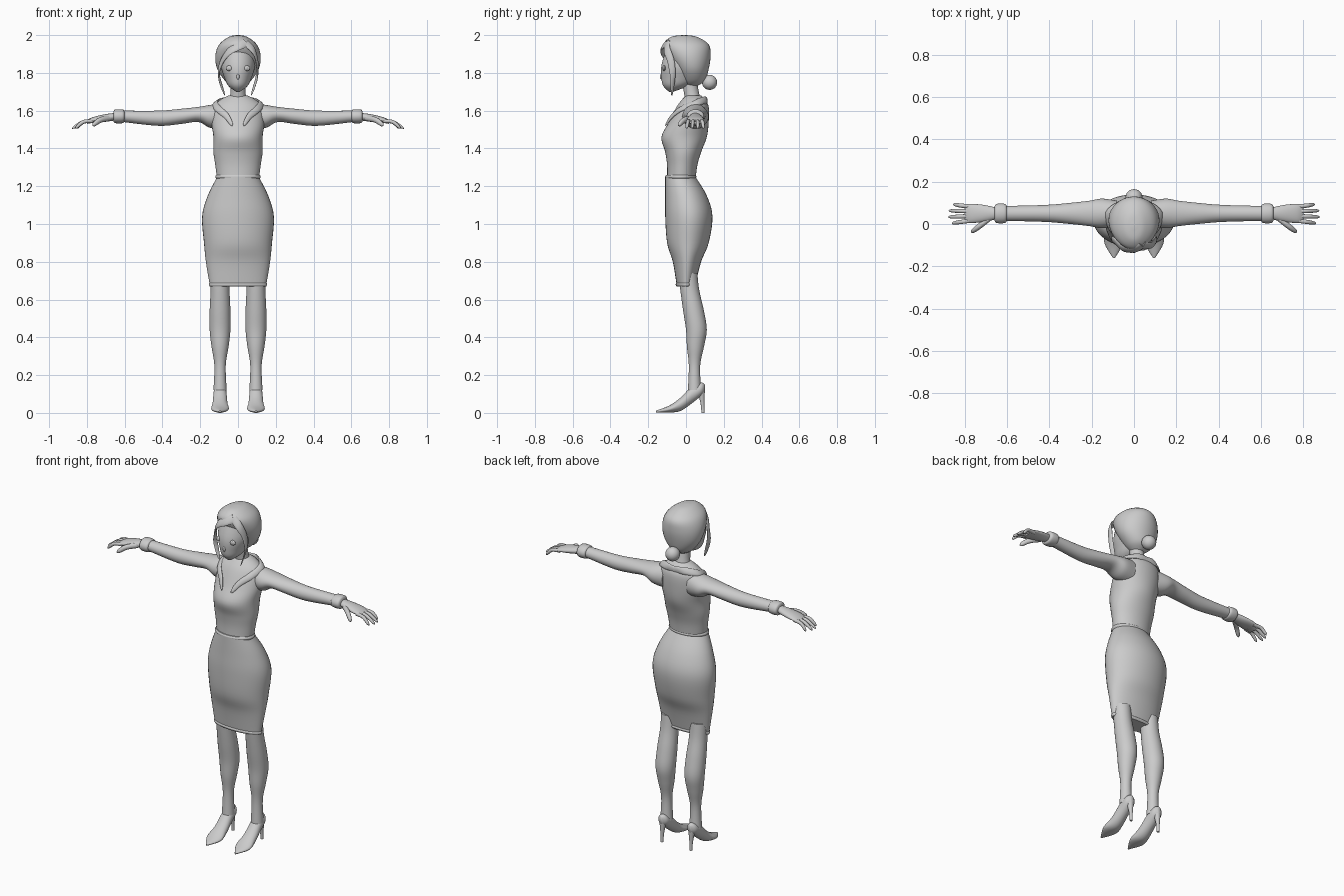
import bpy, bmesh, math
from mathutils import Vector

default_cube = bpy.data.objects.get("Cube")
if default_cube:
    bpy.data.objects.remove(default_cube, do_unlink=True)

GREY = (.6, .6, .6, 1)
grey = bpy.data.materials.new("plain grey")
grey.use_nodes = True
grey.diffuse_color = GREY
grey.node_tree.nodes["Principled BSDF"].inputs["Base Color"].default_value = GREY

X, Y, Z = Vector((1, 0, 0)), Vector((0, 1, 0)), Vector((0, 0, 1))


def finish(name, bm, paired):
    """Make a smooth grey object, mirrored to the other side when paired."""
    bmesh.ops.recalc_face_normals(bm, faces=bm.faces)
    mesh = bpy.data.meshes.new(name)
    bm.to_mesh(mesh)
    bm.free()
    mesh.materials.append(grey)
    part = bpy.data.objects.new(name, mesh)
    bpy.context.collection.objects.link(part)
    bpy.ops.object.select_all(action='DESELECT')
    part.select_set(True)
    bpy.context.view_layer.objects.active = part
    bpy.ops.object.shade_smooth_by_angle(angle=math.radians(50))
    if paired:
        part.modifiers.new("other side", 'MIRROR')


def smooth(rows, steps=5):
    """Catmull-Rom interpolation through rows of numbers."""
    rows = [Vector(row) for row in rows]
    last = len(rows) - 1
    result = []
    for i in range(last):
        before, start, end = rows[max(i - 1, 0)], rows[i], rows[i + 1]
        after = rows[min(i + 2, last)]
        for step in range(steps):
            t = step / steps
            slope_in, slope_out = (end - before) / 2, (after - start) / 2
            ease = t * t * (3 - 2 * t)
            result.append(start.lerp(end, ease) + slope_in * t * (1 - t) ** 2
                          - slope_out * t * t * (1 - t))
    return result + [rows[last]]


def skin(name, rings, sides=32, paired=False):
    """Cover elliptical rings, each a centre and two half axes."""
    bm = bmesh.new()
    loops = []
    for centre, across, along in rings:
        angles = [math.tau * k / sides for k in range(sides)]
        loops.append([bm.verts.new(centre + across * math.cos(a) + along * math.sin(a))
                      for a in angles])
    for lower, upper in zip(loops, loops[1:]):
        for k in range(sides):
            bm.faces.new((lower[k - 1], lower[k], upper[k], upper[k - 1]))
    bm.faces.new(loops[0])
    bm.faces.new(loops[-1])
    finish(name, bm, paired)


def body(name, rows):
    """Upright part from rows of height, half width, front and back."""
    skin(name, [(Vector((0, (front + back) / 2, z)), X * half, Y * (back - front) / 2)
                for z, half, front, back in smooth(rows)], sides=40)


def band(name, z, half, front, back):
    """Raised seam around the body."""
    swell = [(-.01, 0), (0, .005), (.01, 0)]
    body(name, [(z + rise, half + grow, front - grow, back + grow) for rise, grow in swell])


def arm(name, rows):
    """Part along x from rows of distance, height, depth and thickness."""
    skin(name, [(Vector((x, .05, z)), Y * depth, Z * thick)
                for x, z, depth, thick in smooth(rows)], paired=True)


def leg(name, rows):
    """Round upright part from rows of height, y and radius."""
    skin(name, [(Vector((.095, y, z)), X * radius, Y * radius)
                for z, y, radius in smooth(rows)], paired=True)


def strand(name, points, width, thick, facing, blunt=2, paired=False):
    """Sweep a flat or round section along a path, narrowing to the tip."""
    path = smooth(points)
    last = len(path) - 1
    rings = []
    for i, point in enumerate(path):
        direction = (path[min(i + 1, last)] - path[max(i - 1, 0)]).normalized()
        across = (facing - direction * facing.dot(direction)).normalized()
        taper = max(1 - (i / last) ** blunt, .01) ** .5
        rings.append((point, across * width * taper, direction.cross(across) * thick * taper))
    skin(name, rings, sides=12, paired=paired)


def ball(name, centre, size, paired=False):
    bm = bmesh.new()
    bmesh.ops.create_uvsphere(bm, u_segments=24, v_segments=14, radius=1)
    bmesh.ops.scale(bm, vec=size, verts=bm.verts)
    bmesh.ops.translate(bm, vec=centre, verts=bm.verts)
    finish(name, bm, paired)


# Blouse and pencil skirt
body("blouse", [(1.23, .11, -.1, .05), (1.31, .12, -.1, .06), (1.38, .13, -.11, .08),
                (1.46, .13, -.13, .11), (1.54, .14, -.09, .12), (1.62, .13, -.05, .12),
                (1.66, .09, -.02, .1), (1.68, .05, 0, .08)])
body("skirt", [(1.25, .11, -.11, .05), (1.15, .16, -.11, .11), (1.04, .19, -.11, .14),
               (.9, .18, -.1, .12), (.8, .17, -.07, .08), (.68, .15, -.05, .05)])
band("waistband", 1.25, .115, -.105, .05)
band("hem", .68, .15, -.05, .05)

# Neck, head and hair
body("neck", [(1.63, .06, 0, .09), (1.69, .04, -.01, .07), (1.8, .04, -.03, .05)])
body("head", [(1.7, .01, -.09, -.07), (1.73, .05, -.12, .01), (1.77, .07, -.13, .06),
              (1.84, .09, -.13, .09), (1.94, .08, -.1, .08)])
body("hair_cap", [(1.73, .03, 0, .06), (1.76, .07, -.03, .1), (1.82, .11, -.06, .12),
                  (1.89, .12, -.1, .13), (1.95, .1, -.12, .12), (1.99, .05, -.08, .06),
                  (2, .01, -.02, 0)])
ball("hair_bun", (0, .125, 1.75), (.04, .04, .04))
ball("bun_tie", (0, .1, 1.76), (.02, .03, .02))

# Fringe swept from the parting into a hanging lock on each side
swept = Y * .6 + Z
parting = (.04, -.1, 1.96)
strand("right_fringe", [parting, (0, -.12, 1.94), (-.05, -.115, 1.91), (-.09, -.08, 1.85),
                        (-.1, -.07, 1.78), (-.07, -.075, 1.68)], .025, .008, swept)
strand("left_fringe", [parting, (.08, -.1, 1.92), (.1, -.08, 1.86), (.1, -.07, 1.78),
                       (.07, -.075, 1.68)], .022, .008, swept)

# Face details
ball("eyes", (.044, -.115, 1.825), (.02, .008, .015), paired=True)
ball("irises", (.043, -.12, 1.825), (.01, .005, .012), paired=True)
ball("nose", (0, -.13, 1.78), (.008, .008, .015))

# Collar halves ending in points
strand("collar", [(0, .106, 1.65), (.06, .1, 1.655), (.12, .05, 1.64), (.105, -.025, 1.61),
                  (.06, -.075, 1.57), (.03, -.11, 1.52)], .02, .008, X - Z, 4, True)

# Sleeves, cuffs and hands
arm("sleeves", [(.08, 1.57, .06, .07), (.15, 1.57, .07, .06), (.21, 1.58, .06, .04),
                (.3, 1.57, .05, .04), (.42, 1.56, .04, .04), (.61, 1.57, .035, .03)])
arm("cuffs", [(x, 1.57, radius, radius * .8)
              for x, radius in [(.6, .03), (.61, .045), (.65, .045), (.66, .03)]])
arm("palms", [(.64, 1.57, .025, .02), (.71, 1.56, .04, .02), (.77, 1.55, .045, .015),
              (.8, 1.54, .04, .01)])
strand("thumbs", [(.68, .03, 1.56), (.73, -.01, 1.55), (.77, -.04, 1.52)],
       .015, .013, Z, 5, True)
for i, finger in enumerate(["index", "middle", "ring", "little"]):
    root, tip = .016 + .022 * i, .003 + .03 * i
    reach = .88 - .01 * (i - 1.4) ** 2
    strand(finger + "_fingers", [(.77, root, 1.545), (.82, (root + tip) / 2, 1.54),
                                 (reach, tip, 1.505)], .01, .01, Y, 5, True)

# Legs, pointed shoes and stiletto heels
leg("legs", [(.74, .01, .05), (.65, .02, .05), (.54, .04, .055), (.44, .055, .055),
             (.35, .05, .045), (.25, .045, .03), (.12, .045, .035)])
shoe_rows = [(.1, .13, .01, .02), (.08, .125, .03, .035), (.03, .095, .035, .045),
             (-.03, .045, .04, .035), (-.09, .02, .045, .018), (-.16, .007, .005, .005)]
skin("shoes", [(Vector((.095, y, z)), X * half, Z * tall)
               for y, z, half, tall in smooth(shoe_rows)], paired=True)
leg("heels", [(.12, .08, .02), (.05, .087, .01), (0, .09, .008)])
